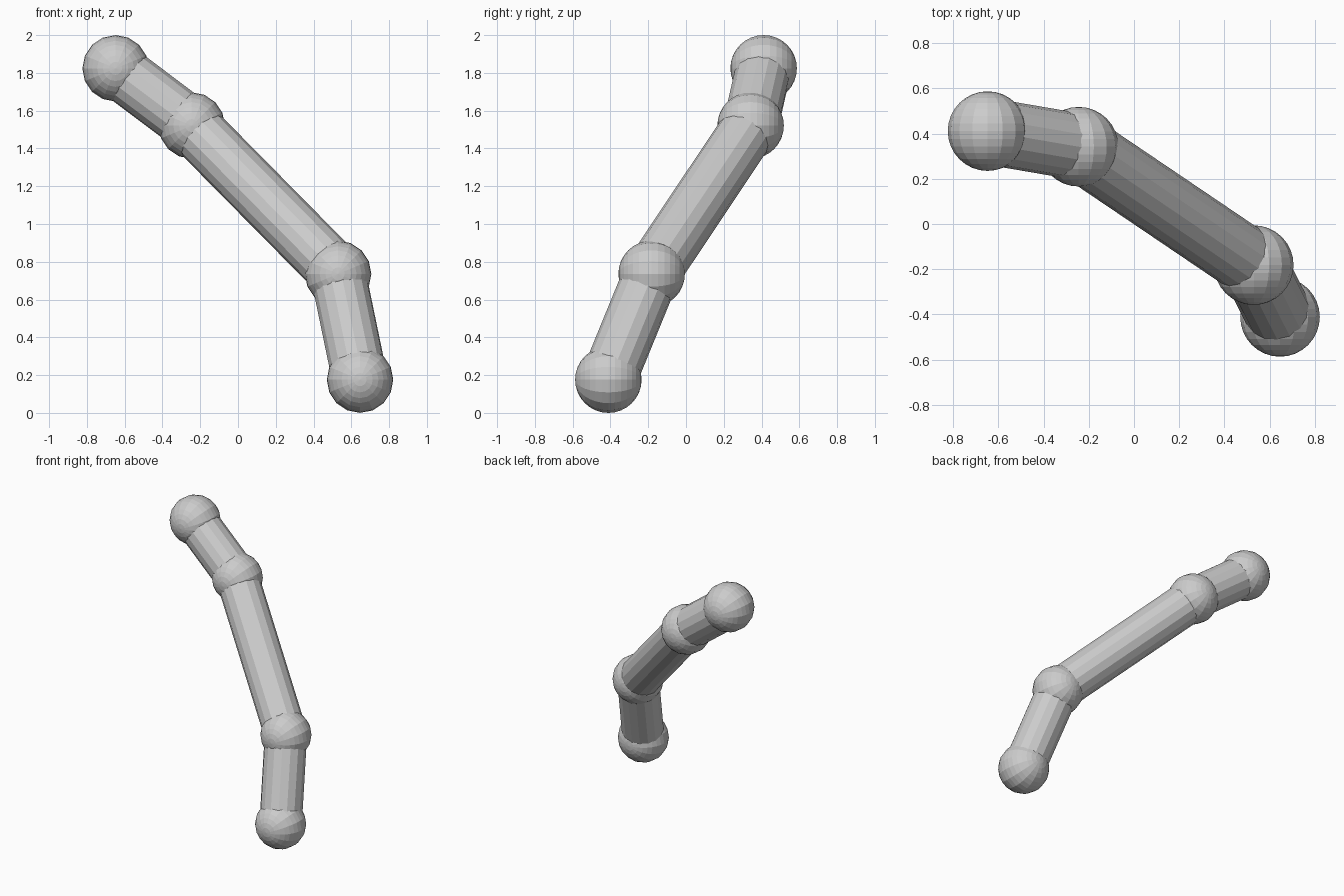
import bpy
from math import radians
from mathutils import Vector

if "Cube" in bpy.data.objects:
    bpy.data.objects.remove(bpy.data.objects["Cube"])

BALL_R, ROD_R, SIDES = 0.176, 0.147, 16

# Joint centres from the upper end to the foot
joints = [Vector(p) for p in (
    (-0.648, 0.411, 1.824),
    (-0.245, 0.342, 1.521),
    (0.530, -0.182, 0.736),
    (0.646, -0.411, 0.176),
)]


def ball(name, centre):
    # Faceted sphere with its poles along y
    bpy.ops.mesh.primitive_uv_sphere_add(
        segments=SIDES, ring_count=SIDES, radius=BALL_R,
        location=centre, rotation=(radians(90), 0, 0))
    bpy.context.object.name = name


def rod(name, a, b):
    # Faceted cylinder spanning two joint centres
    axis = b - a
    bpy.ops.mesh.primitive_cylinder_add(
        vertices=SIDES, radius=ROD_R, depth=axis.length, location=(a + b) / 2,
        rotation=axis.to_track_quat('Z', 'Y').to_euler())
    bpy.context.object.name = name


# Balls at the ends and bends
for name, p in zip(("upper_end_ball", "upper_joint_ball",
                    "lower_joint_ball", "lower_end_ball"), joints):
    ball(name, p)

# Rods between neighbouring balls
for name, a, b in zip(("upper_rod", "middle_rod", "lower_rod"),
                      joints, joints[1:]):
    rod(name, a, b)
